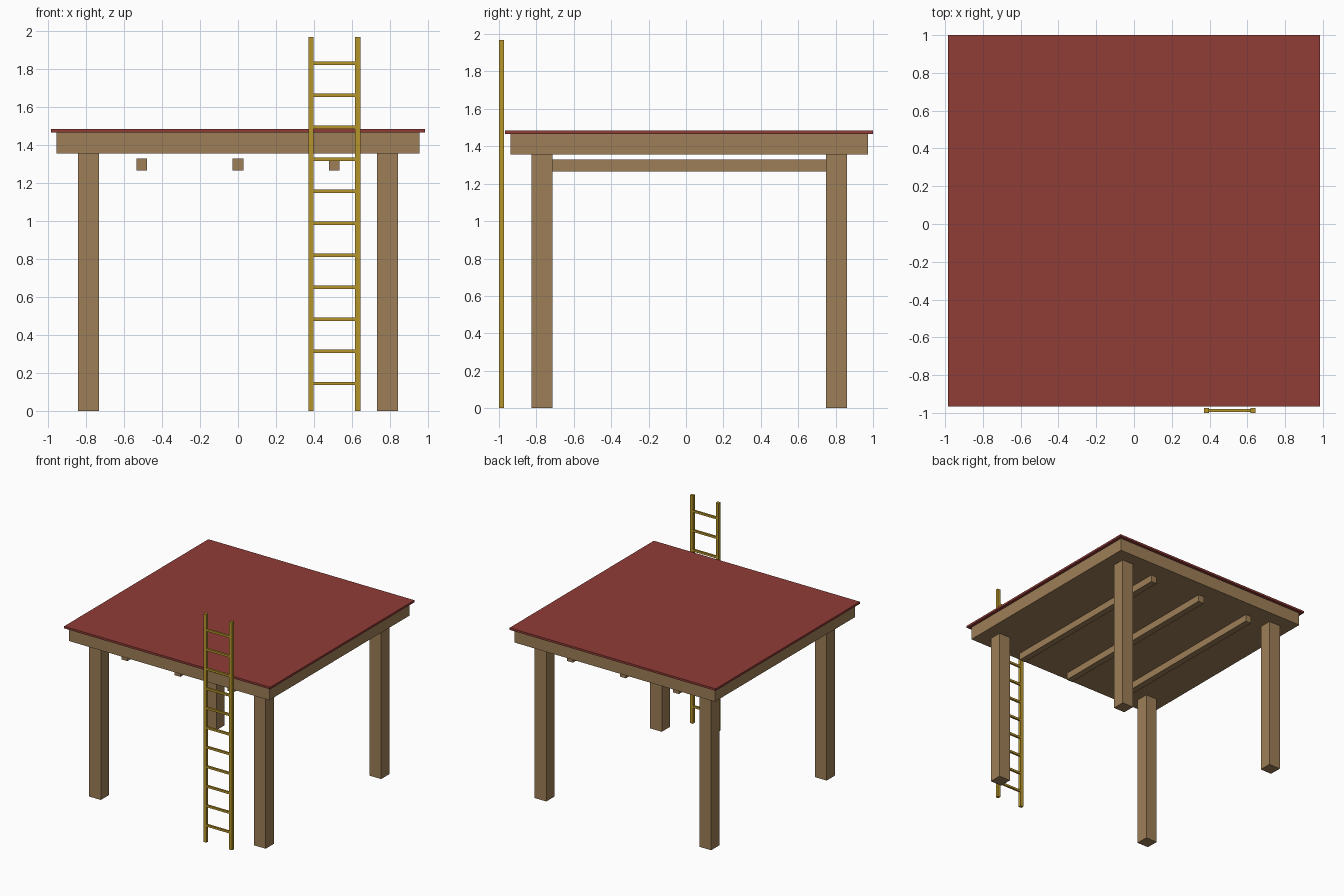
import bpy

if "Cube" in bpy.data.objects:
    bpy.data.objects.remove(bpy.data.objects["Cube"], do_unlink=True)


def material(name, rgb):
    m = bpy.data.materials.new(name)
    m.use_nodes = True
    m.diffuse_color = (*rgb, 1)
    m.node_tree.nodes["Principled BSDF"].inputs["Base Color"].default_value = (*rgb, 1)
    return m


wood = material("brown wood", (0.34, 0.21, 0.095))
red = material("roof red", (0.28, 0.045, 0.037))
gold = material("ladder yellow", (0.47, 0.30, 0.025))


def box(name, center, size, mat):
    bpy.ops.mesh.primitive_cube_add(size=1, location=center)
    ob = bpy.context.object
    ob.name = name
    ob.scale = size
    bpy.ops.object.transform_apply(location=False, rotation=False, scale=True)
    ob.data.materials.append(mat)
    return ob


MID_Y = 0.017      # centre of the shelter, behind the ladder
LEG = 0.787        # leg offset from the centre
EAVE = 1.355       # underside of the roof slab

# Roof slab with a thin overhanging cover
box("roof_slab", (0, MID_Y, EAVE + 0.056), (1.912, 1.912, 0.112), wood)
box("roof_cover", (0, MID_Y, 1.476), (1.967, 1.967, 0.018), red)

# Four square legs
for sx, side in ((-1, "right"), (1, "left")):
    for sy, end in ((-1, "front"), (1, "back")):
        box(f"{end}_{side}_leg", (sx * LEG, MID_Y + sy * LEG, EAVE / 2),
            (0.111, 0.111, EAVE), wood)

# Three beams running front to back
for i in (-1, 0, 1):
    box(f"beam_{i + 2}", (i * 0.506, MID_Y, 1.297), (0.056, 1.685, 0.063), wood)

# Ladder at the front
LADDER_X, LADDER_Y = 0.507, -0.987
for s, side in ((-1, "right"), (1, "left")):
    box(f"ladder_{side}_rail", (LADDER_X + s * 0.123, LADDER_Y, 0.984),
        (0.027, 0.026, 1.968), gold)
for i in range(11):
    box(f"rung_{i + 1}", (LADDER_X, LADDER_Y, 0.145 + i * 0.1686),
        (0.225, 0.017, 0.018), gold)
